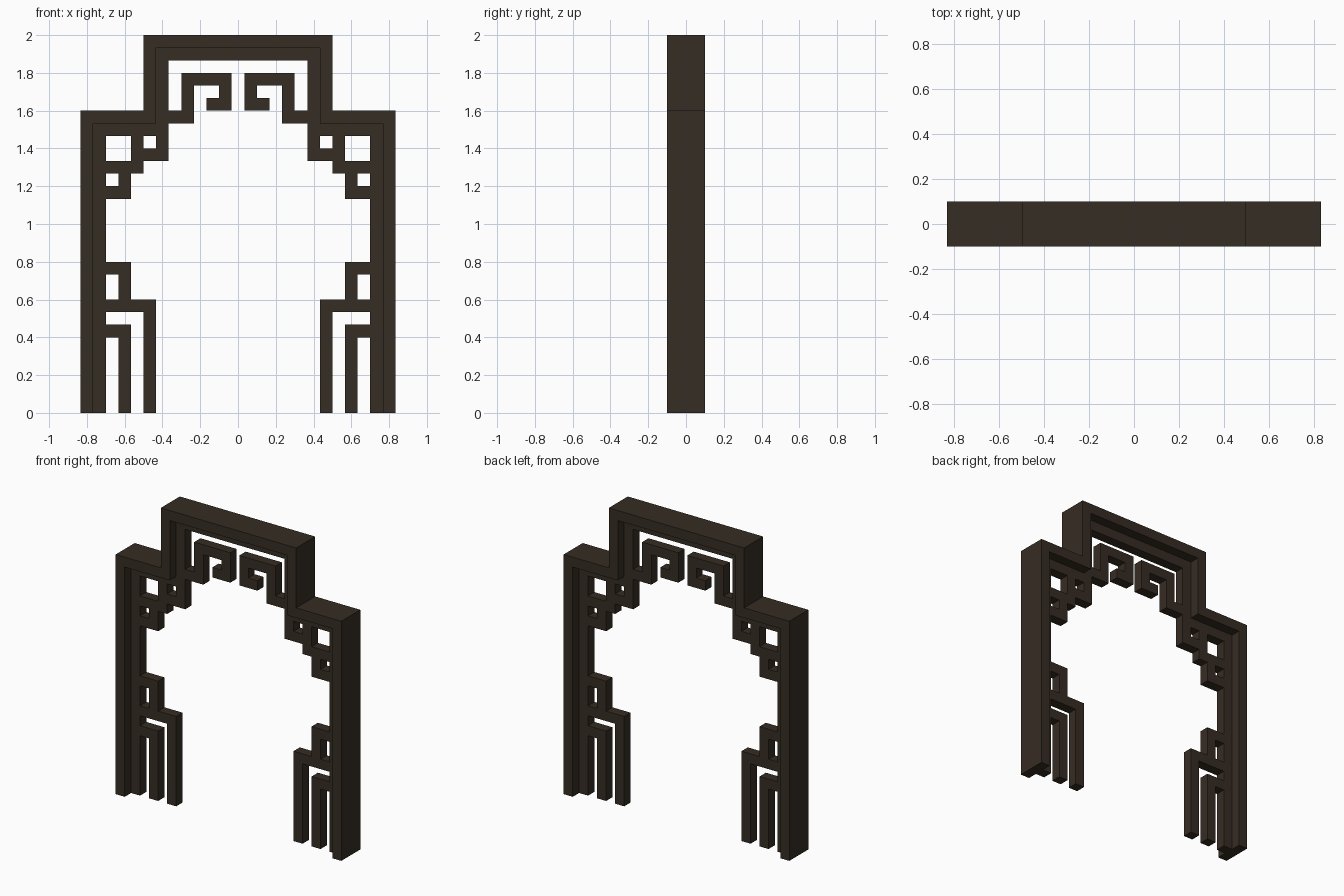
import bpy
import bmesh

cube = bpy.data.objects.get("Cube")
if cube:
    bpy.data.objects.remove(cube, do_unlink=True)

U = 2 / 30  # lattice module: every bar is one unit wide

wood = bpy.data.materials.new("dark_brown_wood")
wood.use_nodes = True
COLOUR = (0.037, 0.026, 0.017, 1)
wood.diffuse_color = COLOUR
bsdf = wood.node_tree.nodes["Principled BSDF"]
bsdf.inputs["Base Color"].default_value = COLOUR
bsdf.inputs["Roughness"].default_value = 0.8


def fretwork(name, bars, depth, sides=(1, -1)):
    """Join bars (x0, x1, z0, z1 in units) into one flat outline and extrude it along y."""
    cells = {(s * x, z)
             for x0, x1, z0, z1 in bars
             for x in range(round(x0 + 0.5), round(x1 + 0.5))
             for z in range(z0, z1)
             for s in sides}
    bm = bmesh.new()
    verts = {}

    def vert(x, z):
        if (x, z) not in verts:
            verts[x, z] = bm.verts.new((x * U, -depth * U / 2, z * U))
        return verts[x, z]

    for x, z in sorted(cells):
        a, b = x - 0.5, x + 0.5
        bm.faces.new([vert(a, z), vert(b, z), vert(b, z + 1), vert(a, z + 1)])
    # thicken the outline, then merge the unit squares into clean flat faces
    res = bmesh.ops.extrude_face_region(bm, geom=bm.faces[:], use_keep_orig=True)
    moved = [v for v in res["geom"] if isinstance(v, bmesh.types.BMVert)]
    bmesh.ops.translate(bm, verts=moved, vec=(0, depth * U, 0))
    bmesh.ops.recalc_face_normals(bm, faces=bm.faces[:])
    bmesh.ops.dissolve_limit(bm, angle_limit=0.01, verts=bm.verts[:], edges=bm.edges[:])
    bmesh.ops.triangulate(bm, faces=[f for f in bm.faces if len(f.verts) > 4])
    mesh = bpy.data.meshes.new(name)
    bm.to_mesh(mesh)
    bm.free()
    mesh.materials.append(wood)
    obj = bpy.data.objects.new(name, mesh)
    bpy.context.collection.objects.link(obj)
    return obj


# Deep outer frame: posts, shoulders, raised head
fretwork("outer_frame", [
    (11.5, 12.5, 0, 24),
    (6.5, 12.5, 23, 24),
    (6.5, 7.5, 23, 30),
    (-0.5, 7.5, 29, 30),
], 3)

# Thin inner frame following the outer one
fretwork("inner_frame", [
    (10.5, 11.5, 0, 23),
    (5.5, 11.5, 22, 23),
    (5.5, 6.5, 22, 29),
    (-0.5, 6.5, 28, 29),
], 1)

# Thin lattice ornaments, one of each per side
ORNAMENTS = {
    "scroll": [
        (3.5, 5.5, 23, 24),
        (3.5, 4.5, 23, 27),
        (0.5, 4.5, 26, 27),
        (0.5, 1.5, 24, 27),
        (0.5, 2.5, 24, 25),
    ],
    "corner_bracket": [
        (5.5, 6.5, 20, 22),
        (5.5, 8.5, 20, 21),
        (7.5, 8.5, 19, 22),
        (7.5, 10.5, 19, 20),
        (8.5, 9.5, 17, 20),
        (8.5, 10.5, 17, 18),
    ],
    "lower_outer_bracket": [
        (8.5, 10.5, 11, 12),
        (8.5, 9.5, 8, 12),
        (6.5, 10.5, 8, 9),
        (6.5, 7.5, 0, 9),
    ],
    "lower_inner_bracket": [
        (8.5, 10.5, 6, 7),
        (8.5, 9.5, 0, 7),
    ],
}
for part, bars in ORNAMENTS.items():
    for side, sign in (("left", 1), ("right", -1)):
        fretwork(f"{side}_{part}", bars, 1, (sign,))
